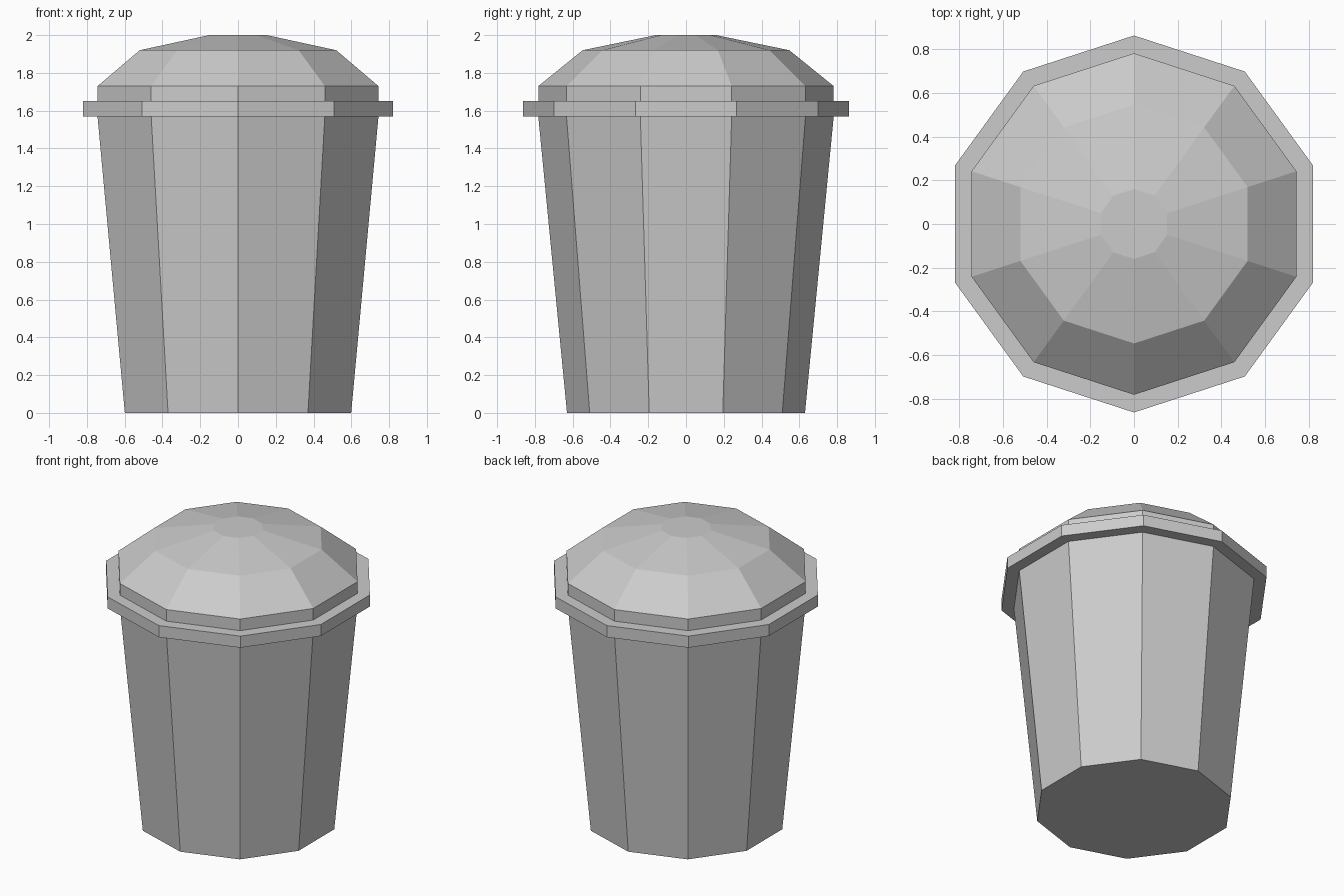
import bpy, bmesh, math

if "Cube" in bpy.data.objects:
    bpy.data.objects.remove(bpy.data.objects["Cube"])

SIDES = 10


def lathe(name, profile, cap_bottom=False, cap_top=False):
    """Ten-sided flat-shaded shell from (radius, height) points, bottom to top."""
    bm = bmesh.new()
    rings = []
    for r, z in profile:
        ring = []
        for i in range(SIDES):
            a = math.pi / 2 + 2 * math.pi * i / SIDES
            ring.append(bm.verts.new((r * math.cos(a), r * math.sin(a), z)))
        rings.append(ring)
    for low, high in zip(rings, rings[1:]):
        for i in range(SIDES):
            j = (i + 1) % SIDES
            bm.faces.new((low[i], low[j], high[j], high[i]))
    if cap_bottom:
        bm.faces.new(rings[0][::-1])
    if cap_top:
        bm.faces.new(rings[-1])
    mesh = bpy.data.meshes.new(name)
    bm.to_mesh(mesh)
    bm.free()
    obj = bpy.data.objects.new(name, mesh)
    bpy.context.collection.objects.link(obj)
    return obj


# Tapered bin body, closed at the floor
lathe("bin_body", [(0.63, 0), (0.782, 1.57)], cap_bottom=True)

# Lid: overhanging rim, short collar and faceted dome
lathe("bin_lid", [(0.782, 1.57), (0.863, 1.57), (0.863, 1.65), (0.782, 1.65),
                  (0.782, 1.73), (0.547, 1.92), (0.16, 2.0)], cap_top=True)
